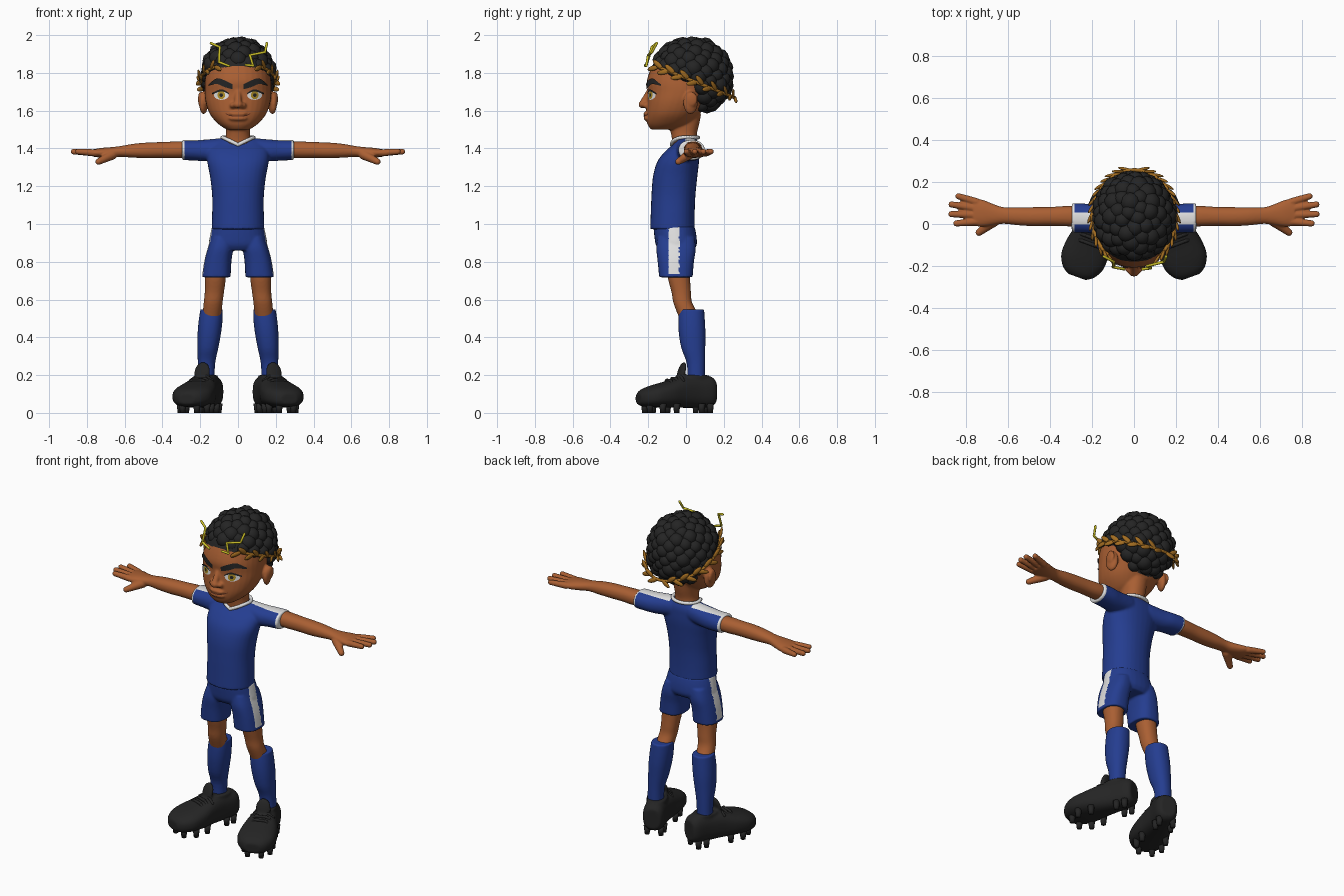
import bpy, bmesh, math, random
from mathutils import Vector, Matrix
from mathutils.bvhtree import BVHTree

if "Cube" in bpy.data.objects:
    bpy.data.objects.remove(bpy.data.objects["Cube"])
random.seed(4)


def material(name, *rgb):
    m = bpy.data.materials.new(name)
    m.use_nodes = True
    m.diffuse_color = (*rgb, 1)
    node = m.node_tree.nodes["Principled BSDF"]
    node.inputs["Base Color"].default_value = (*rgb, 1)
    node.inputs["Roughness"].default_value = 0.8
    return m


SKIN = material("brown skin", 0.4, 0.115, 0.033)
BLUE = material("kit blue", 0.018, 0.047, 0.28)
BLACK = material("soft black", 0.018, 0.018, 0.018)
WHITE = material("trim white", 0.75, 0.75, 0.75)
GOLD = material("wreath gold", 0.36, 0.15, 0.015)
YELLOW = material("bolt yellow", 0.6, 0.52, 0.02)
IRIS = material("amber iris", 0.42, 0.27, 0.02)
LIP = material("dark lip", 0.14, 0.035, 0.015)


def spline(rows, k=4):
    """Smooth rows of numbers with a Catmull-Rom curve."""
    out = []
    for i in range(len(rows) - 1):
        quad = [rows[max(i - 1, 0)], rows[i], rows[i + 1], rows[min(i + 2, len(rows) - 1)]]
        for j in range(k):
            t = j / k
            out.append([b + 0.5 * t * (c - a + t * (2 * a - 5 * b + 4 * c - d + t * (3 * (b - c) + d - a)))
                        for a, b, c, d in zip(*quad)])
    return out + [list(rows[-1])]


def loft(bm, axis, rows, power=2.2, n=32):
    """Rows: position on axis, centre, half size, then low and high limits across."""
    rings = []
    for t, c, r, lo, hi in spline(rows):
        ring = []
        for i in range(n):
            a = 2 * math.pi * i / n
            s, o = [math.copysign(abs(f) ** (2 / power), f) for f in (math.sin(a), math.cos(a))]
            u, w = c + r * s, (lo + hi) / 2 + (hi - lo) / 2 * o
            ring.append(bm.verts.new({"z": (u, w, t), "x": (t, w, u), "y": (w, t, u)}[axis]))
        rings.append(ring)
    for a, b in zip(rings, rings[1:]):
        for i in range(n):
            bm.faces.new((a[i], a[(i + 1) % n], b[(i + 1) % n], b[i]))
    bm.faces.new(rings[0])
    bm.faces.new(rings[-1])


def blob(bm, loc, radii, rot=None, detail=3):
    m = Matrix.Translation(loc) @ (rot or Matrix()) @ Matrix.Diagonal((*radii, 1))
    bmesh.ops.create_icosphere(bm, subdivisions=detail, radius=1, matrix=m)


def capsule(bm, p, q, r1, r2=None):
    p, q, r2 = Vector(p), Vector(q), r2 or r1
    d = q - p
    m = Matrix.Translation(p) @ d.to_track_quat("Z", "Y").to_matrix().to_4x4()
    for v in bmesh.ops.create_uvsphere(bm, u_segments=12, v_segments=8, radius=1)["verts"]:
        v.co = v.co * r2 + Vector((0, 0, d.length)) if v.co.z > 0.01 else v.co * r1
        v.co = m @ v.co


def chain(bm, pts, r):
    for p, q in zip(pts, pts[1:]):
        capsule(bm, p, q, r)


def finish(bm, name, mats, voxel=0, smooth=5, mirror=False, rule=None, solid=True):
    """Turn the parts into an object, optionally fused into one skin and mirrored."""
    if solid:
        bmesh.ops.recalc_face_normals(bm, faces=bm.faces)
    me = bpy.data.meshes.new(name)
    bm.to_mesh(me)
    bm.free()
    ob = bpy.data.objects.new(name, me)
    bpy.context.scene.collection.objects.link(ob)
    if voxel:
        mod = ob.modifiers.new("fuse", "REMESH")
        mod.mode, mod.voxel_size = "VOXEL", voxel
        mod = ob.modifiers.new("soften", "SMOOTH")
        mod.iterations = smooth
        me = bpy.data.meshes.new_from_object(ob.evaluated_get(bpy.context.evaluated_depsgraph_get()))
        ob.modifiers.clear()
        ob.data = me
        me.name = name
    me.materials.clear()
    for m in mats:
        me.materials.append(m)
    for p in me.polygons:
        p.use_smooth = True
        p.material_index = int(rule(p.center, p.normal)) if rule else 0
    if mirror:
        ob.modifiers.new("mirror", "MIRROR").use_mirror_merge = False
    return ob


# Head, ears, nose and neck
def hairline(c):
    return c.z > (1.87 - 0.45 * (c.y + 0.2) if c.y < 0.08 else 1.59)


bm = bmesh.new()
loft(bm, "z", [(1.5, 0, .06, -.185, -.05), (1.53, 0, .105, -.205, .02), (1.58, 0, .148, -.21, .07),
               (1.64, 0, .17, -.207, .11), (1.7, 0, .177, -.203, .15), (1.76, 0, .175, -.207, .17),
               (1.84, 0, .163, -.178, .18), (1.9, 0, .13, -.135, .16), (1.95, 0, .06, -.06, .1)])
loft(bm, "z", [(1.38, 0, .075, -.07, .055), (1.44, 0, .07, -.073, .058), (1.48, 0, .063, -.08, .058),
               (1.53, 0, .066, -.09, .07), (1.58, 0, .07, -.08, .08)])
capsule(bm, (0, -.195, 1.7), (0, -.226, 1.64), .015, .023)
blob(bm, (0, -.228, 1.632), (.026, .024, .02))
blob(bm, (0, -.208, 1.559), (.05, .017, .013))
blob(bm, (0, -.21, 1.584), (.048, .017, .011))
for s in (1, -1):
    blob(bm, (s * .027, -.21, 1.628), (.018, .022, .016))
    blob(bm, (s * .182, .024, 1.642), (.022, .04, .062), Matrix.Rotation(s * .3, 4, "Z"))
    blob(bm, (s * .2, .03, 1.66), (.012, .032, .04))
head = finish(bm, "head", [SKIN, BLACK], .0065, 5,
              rule=lambda c, n: hairline(c + Vector((0, 0, .025))) and (c.y < .08 or abs(c.x) < .185))

# Painted face details lie on the skin
bvh = BVHTree.FromPolygons([v.co for v in head.data.vertices], [p.vertices[:] for p in head.data.polygons])


def on_face(bm, x, z, lift):
    loc, n, *_ = bvh.ray_cast(Vector((x, -1, z)), Vector((0, 1, 0)))
    return bm.verts.new(loc + n * lift)


def paint(bm, verts):
    f = bm.faces.new(verts)
    f.normal_update()
    if f.normal.y > 0:
        f.normal_flip()


def disc(bm, x, z, rx, rz, lift, n=20):
    last = [on_face(bm, x, z, lift)] * n
    for k in (.35, .7, 1):
        ring = [on_face(bm, x + k * rx * math.cos(math.tau * i / n),
                        z + k * rz * math.sin(math.tau * i / n), lift) for i in range(n)]
        for i in range(n):
            j = (i + 1) % n
            paint(bm, [last[i], ring[i], ring[j]] + ([last[j]] if k > .35 else []))
        last = ring


def ribbon(bm, rows, lift, s=1):
    pairs = [(on_face(bm, s * x, z - h, lift), on_face(bm, s * x, z + h, lift)) for x, z, h in spline(rows, 6)]
    for a, b in zip(pairs, pairs[1:]):
        paint(bm, (a[0], b[0], b[1], a[1]))


for name, mat, rx, rz, lift in (("eye_whites", WHITE, .039, .025, .002), ("irises", IRIS, .02, .022, .0035),
                                ("pupils", BLACK, .009, .01, .005)):
    bm = bmesh.new()
    for s in (1, -1):
        disc(bm, s * .087, 1.682, rx, rz, lift)
    finish(bm, name, [mat], solid=False)
for name, rows in (("eyebrows", [(.028, 1.727, .013), (.07, 1.743, .017), (.11, 1.755, .014), (.15, 1.735, .004)]),
                   ("upper_eyelids", [(.046, 1.69, .003), (.085, 1.708, .006), (.132, 1.69, .004)])):
    bm = bmesh.new()
    for s in (1, -1):
        ribbon(bm, rows, .006, s)
    finish(bm, name, [BLACK], solid=False)
bm = bmesh.new()
ribbon(bm, [(-.066, 1.585, .002), (-.03, 1.573, .004), (.03, 1.573, .004), (.066, 1.585, .002)], .003)
finish(bm, "mouth", [LIP], solid=False)

# Curly hair: balls spread evenly over the scalp
bm = bmesh.new()
COUNT = 150
for i in range(COUNT):
    h, a = 1 - 2 * (i + .5) / COUNT, i * math.pi * (3 - 5 ** .5)
    w = math.sqrt(1 - h * h)
    c = Vector((.162 * w * math.cos(a), .03 + .185 * w * math.sin(a), 1.78 + .174 * h))
    if hairline(c):
        blob(bm, c, [random.uniform(.038, .05)] * 3, detail=2)
finish(bm, "curly_hair", [BLACK])

# Laurel wreath, open at the front
bm = bmesh.new()


def wreath_point(a):
    y = .03 + .228 * math.cos(a)
    return Vector((.198 * math.sin(a), y, 1.84 - .4 * (y + .17)))


chain(bm, [wreath_point(math.radians(a)) for a in range(-140, 141, 10)], .009)
for s in (1, -1):
    for i in range(15):
        a = math.radians(5 + i * 9.8)
        p, q = wreath_point(s * a), wreath_point(s * (a + .1))
        out = Vector((p.x, p.y - .03, 0)).normalized()
        d = (q - p).normalized() + out * .35 + Vector((0, 0, .6 if i % 2 else -.5))
        rot = d.to_track_quat("Z", "Y").to_matrix().to_4x4()
        blob(bm, p + d * .026, (.008, .014, .036), rot, 2)
finish(bm, "laurel_wreath", [GOLD])

# Lightning bolts in the hair
bm = bmesh.new()
chain(bm, [(.153, -.155, 1.957), (.143, -.18, 1.91), (.063, -.2, 1.894), (.08, -.21, 1.838), (.042, -.215, 1.842)], .007)
chain(bm, [(-.143, -.155, 1.957), (-.097, -.18, 1.937), (-.1, -.205, 1.857), (-.048, -.215, 1.837)], .007)
finish(bm, "lightning_bolts", [YELLOW])

# Shirt with white cuffs and shoulder stripes
bm = bmesh.new()
loft(bm, "z", [(.972, 0, .139, -.19, .046), (1.05, 0, .137, -.187, .046), (1.15, 0, .137, -.183, .05),
               (1.25, 0, .148, -.175, .06), (1.33, 0, .163, -.152, .069), (1.385, 0, .163, -.11, .07),
               (1.42, 0, .145, -.07, .068), (1.455, 0, .09, -.04, .055)])
for s in (1, -1):
    loft(bm, "x", [(s * .06, 1.4, .058, -.05, .07), (s * .16, 1.39, .058, -.05, .085),
                   (s * .22, 1.39, .055, -.042, .096), (s * .297, 1.392, .053, -.04, .1)])
finish(bm, "shirt", [BLUE, WHITE], .0065, 8,
       rule=lambda c, n: abs(c.x) > .281 or (abs(c.x) > .075 and n.z > .2 and -.004 < c.y < .057))

# Collar dipping to a point in front
bm = bmesh.new()
ring = []
for i in range(33):
    a = math.tau * i / 32
    x, y = .083 * math.sin(a), -.006 - .07 * math.cos(a)
    ring.append((x, y, 1.458 - (.038 * max(0, 1 - abs(x) / .08) if y < 0 else 0)))
chain(bm, ring, .01)
finish(bm, "collar", [WHITE])

# Arms and hands
bm = bmesh.new()
loft(bm, "x", [(.24, 1.395, .042, -.012, .085), (.32, 1.393, .044, -.011, .086), (.4, 1.392, .042, -.009, .081),
               (.48, 1.39, .041, -.01, .08), (.55, 1.388, .037, -.006, .08), (.62, 1.384, .029, .001, .08),
               (.67, 1.379, .028, -.005, .095), (.72, 1.377, .026, -.012, .115), (.765, 1.376, .02, -.01, .12)])
for y0, x1, y1 in ((.104, .836, .132), (.074, .869, .093), (.043, .87, .047), (.011, .846, .003)):
    capsule(bm, (.75, y0, 1.376), (x1, y1, 1.383), .02, .016)
capsule(bm, (.665, .015, 1.367), (.738, -.04, 1.33), .027, .018)
finish(bm, "arms", [SKIN], .005, 4, mirror=True)

# Shorts with side stripes
bm = bmesh.new()
loft(bm, "z", [(.988, 0, .137, -.172, .045), (.94, 0, .148, -.168, .055), (.89, 0, .155, -.16, .057),
               (.86, 0, .14, -.14, .04)])
for s in (1, -1):
    loft(bm, "z", [(.718, s * .115, .076, -.142, .035), (.8, s * .107, .072, -.15, .042),
                   (.87, s * .093, .068, -.157, .052), (.93, s * .08, .06, -.15, .045)], 2.5)
finish(bm, "shorts", [BLUE, WHITE], .006, 5,
       rule=lambda c, n: n.x * c.x > 0 and abs(n.x) > .5 and abs(c.x) > .1 and -.092 < c.y < -.036 and c.z > .735)

# Legs and socks
bm = bmesh.new()
loft(bm, "z", [(.8, .12, .058, -.1, .025), (.72, .12, .056, -.097, .022), (.64, .125, .051, -.077, .026),
               (.58, .132, .05, -.066, .034), (.5, .14, .05, -.035, .08)])
finish(bm, "legs", [SKIN], .007, 4, mirror=True)
bm = bmesh.new()
loft(bm, "z", [(.548, .14, .059, -.038, .096), (.49, .145, .063, -.041, .1), (.42, .152, .062, -.038, .103),
               (.34, .16, .055, -.024, .102), (.26, .167, .046, .004, .101), (.14, .17, .044, .01, .1)])
finish(bm, "socks", [BLUE], .006, 4, mirror=True)

# Boots, turned outwards
TURN = Matrix.Translation((.17, .03, 0)) @ Matrix.Rotation(math.radians(20), 4, "Z")


def finish_boot(bm, name, **options):
    bm.transform(TURN)
    finish(bm, name, [BLACK], mirror=True, **options)


bm = bmesh.new()
loft(bm, "y", [(.13, .11, .06, -.045, .045), (.1, .112, .082, -.062, .062), (.02, .112, .085, -.07, .07),
               (-.06, .11, .083, -.085, .085), (-.14, .098, .07, -.105, .105), (-.22, .088, .058, -.108, .108),
               (-.275, .08, .045, -.08, .08), (-.3, .075, .028, -.045, .045)], 2.6)
loft(bm, "z", [(.1, 0, .06, -.06, .11), (.16, 0, .058, -.07, .1), (.2, 0, .055, -.06, .09)])
blob(bm, (0, -.058, .215), (.045, .016, .058), Matrix.Rotation(-.3, 4, "X"))
finish_boot(bm, "boots", voxel=.007, smooth=5)
bm = bmesh.new()
for y, z in ((-.07, .192), (-.1, .182), (-.13, .172)):
    chain(bm, [(-.062, y, z - .022), (-.03, y, z), (.03, y, z), (.062, y, z - .022)], .009)
finish_boot(bm, "laces")
bm = bmesh.new()
for x, y in ((.04, -.25), (.075, -.19), (.07, -.11), (.045, .04), (.04, .09)):
    for s in (1, -1):
        bmesh.ops.create_cone(bm, cap_ends=True, segments=12, radius1=.014, radius2=.02, depth=.05,
                              matrix=Matrix.Translation((s * x, y, .025)))
finish_boot(bm, "studs")
